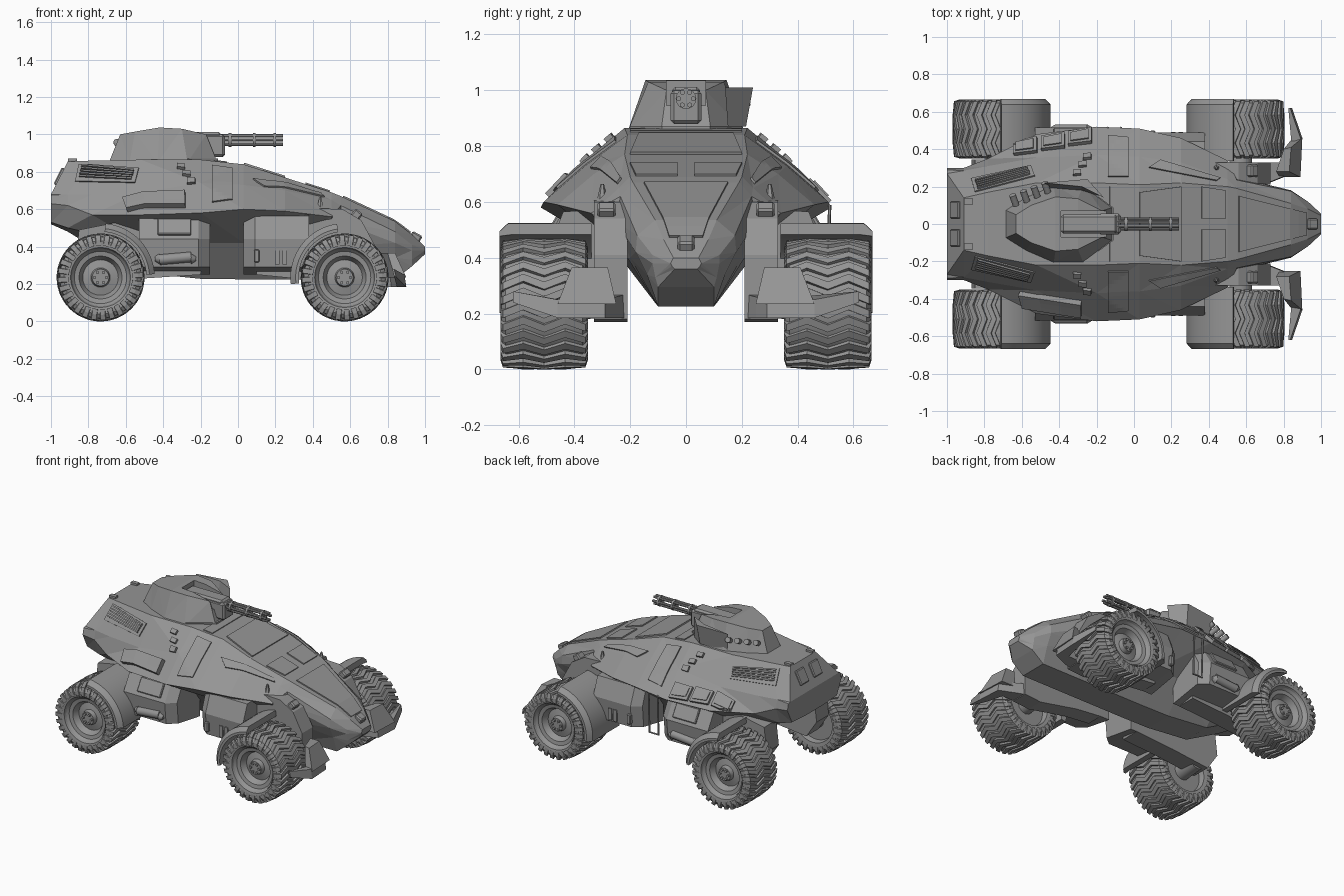
import bpy, bmesh
from math import sin, cos, pi
from mathutils import Vector, Matrix
from mathutils.bvhtree import BVHTree

cube = bpy.data.objects.get("Cube")
if cube:
    bpy.data.objects.remove(cube)

grey = bpy.data.materials.new("armour_grey")
grey.use_nodes = True
COLOUR = (0.3, 0.3, 0.3, 1)
grey.diffuse_color = COLOUR
grey.node_tree.nodes["Principled BSDF"].inputs["Base Color"].default_value = COLOUR


def finish(name, bm, smooth=False, recalc=True):
    if recalc:
        bmesh.ops.recalc_face_normals(bm, faces=bm.faces)
    me = bpy.data.meshes.new(name)
    bm.to_mesh(me)
    bm.free()
    me.materials.append(grey)
    ob = bpy.data.objects.new(name, me)
    bpy.context.collection.objects.link(ob)
    if smooth:
        bpy.ops.object.select_all(action='DESELECT')
        ob.select_set(True)
        bpy.context.view_layer.objects.active = ob
        bpy.ops.object.shade_smooth_by_angle(angle=0.6)
    return ob


def bridge(bm, rings):
    """Skin a row of closed rings and cap both ends."""
    rows = [[bm.verts.new(p) for p in r] for r in rings]
    n = len(rows[0])
    for a, b in zip(rows, rows[1:]):
        for i in range(n):
            j = (i + 1) % n
            bm.faces.new((a[i], a[j], b[j], b[i]))
    bm.faces.new(rows[0])
    bm.faces.new(rows[-1][::-1])


def loft(name, rings, tri=False):
    bm = bmesh.new()
    bridge(bm, rings)
    if tri:
        bmesh.ops.triangulate(bm, faces=bm.faces)
    return finish(name, bm)


def both(half):
    """Complete a half ring by mirroring it in y."""
    return half + [(x, -y, z) for x, y, z in reversed(half)]


def box(name, c, size, rot=(0, 'Y'), bevel=0.0):
    bm = bmesh.new()
    m = Matrix.Translation(c) @ Matrix.Rotation(rot[0], 4, rot[1]) @ Matrix.Diagonal((*size, 1))
    bmesh.ops.create_cube(bm, size=1, matrix=m)
    if bevel:
        bmesh.ops.bevel(bm, geom=bm.edges[:], offset=bevel, segments=1, affect='EDGES')
    return finish(name, bm)


def rod(name, a, b, r, r2=None, n=12):
    a, b = Vector(a), Vector(b)
    d = b - a
    bm = bmesh.new()
    m = Matrix.Translation((a + b) / 2) @ d.to_track_quat('Z', 'Y').to_matrix().to_4x4()
    bmesh.ops.create_cone(bm, cap_ends=True, segments=n, radius1=r,
                          radius2=r if r2 is None else r2, depth=d.length, matrix=m)
    return finish(name, bm, True)


def spin(name, prof, c, s, a0=0, a1=2 * pi, n=48):
    """Turn an (r, y) profile about a y axis; a part turn gets capped ends."""
    bm = bmesh.new()
    full = a1 - a0 > 6
    rings = [[(c[0] + r * cos(a), c[1] + s * y, c[2] + r * sin(a)) for r, y in prof]
             for a in (a0 + (a1 - a0) * k / n for k in range(n + 1))]
    bridge(bm, rings)
    if full:
        caps = [f for f in bm.faces if len(f.verts) == len(prof)]
        bmesh.ops.delete(bm, geom=caps, context='FACES_ONLY')
        bmesh.ops.remove_doubles(bm, verts=bm.verts, dist=1e-5)
    return finish(name, bm, True)


# Hull: half sections from roof edge to keel, front at +x
SECTIONS = [
    (-1.00, (.27, .68), (.29, .675), (.30, .63), (.25, .53), (.10, .52)),
    (-0.91, (.14, .855), (.285, .68), (.30, .62), (.25, .50), (.10, .48)),
    (-0.78, (.17, .86), (.31, .68), (.35, .57), (.25, .47), (.10, .40)),
    (-0.52, (.22, .865), (.355, .69), (.48, .57), (.25, .42), (.10, .26)),
    (-0.20, (.22, .865), (.37, .74), (.52, .58), (.25, .42), (.10, .228)),
    (0.03, (.21, .84), (.36, .73), (.51, .60), (.25, .42), (.10, .225)),
    (0.25, (.22, .77), (.33, .70), (.46, .59), (.25, .42), (.10, .225)),
    (0.50, (.20, .69), (.24, .65), (.34, .56), (.21, .40), (.10, .225)),
    (0.55, (.19, .67), (.235, .62), (.25, .53), (.20, .40), (.10, .225)),
    (0.84, (.11, .535), (.175, .48), (.18, .42), (.14, .34), (.10, .225)),
    (0.93, (.08, .465), (.12, .41), (.12, .38), (.11, .33), (.10, .295)),
    (1.00, (.045, .40), (.05, .39), (.055, .38), (.05, .37), (.04, .36))]
hull = loft("hull", [both([(x, y, z) for y, z in pts]) for x, *pts in SECTIONS], tri=True)
tree = BVHTree.FromPolygons([v.co for v in hull.data.vertices],
                            [p.vertices[:] for p in hull.data.polygons])


def drape(name, quad, thick=0.009, n=6, s=1):
    """Thin plate with an (x, y) outline, laid over the hull."""
    a, b, c, d = (Vector((x, y * s)) for x, y in quad)
    bm = bmesh.new()
    grid = []
    for i in range(n + 1):
        row = []
        for j in range(n + 1):
            u, v = i / n, j / n
            p = a.lerp(b, u).lerp(d.lerp(c, u), v)
            hit = tree.ray_cast((p.x, p.y, 2), (0, 0, -1))[0]
            row.append(bm.verts.new(hit or (p.x, p.y, 0.58)))
        grid.append(row)
    for i in range(n):
        for j in range(n):
            f = bm.faces.new((grid[i][j], grid[i + 1][j], grid[i + 1][j + 1], grid[i][j + 1]))
            f.normal_update()
            if f.normal.z < 0:
                f.normal_flip()
    ob = finish(name, bm, recalc=False)
    mod = ob.modifiers.new("thickness", 'SOLIDIFY')
    mod.thickness, mod.offset = thick, 1


# Roof, windscreen and bonnet plates
drape("roof_hatch", [(.03, -.17), (.25, -.20), (.25, .20), (.03, .17)])
drape("roof_band", [(-.13, -.2), (-.06, -.2), (-.06, .2), (-.13, .2)], .006)
drape("bonnet_plate", [(.56, -.15), (.92, -.06), (.92, .06), (.56, .15)], .008, 8)
box("nose_lamp", (.95, 0, .45), (.06, .06, .045), (.5, 'Y'), .008)
for s in (1, -1):
    drape("windscreen", [(.36, .03), (.49, .03), (.49, .18), (.36, .2)], .008, 4, s)
    drape("side_window", [(.08, .30), (.44, .23), (.46, .245), (.14, .34)], .009, 10, s)
    drape("side_hatch", [(-.14, .25), (-.03, .25), (-.03, .46), (-.14, .47)], .009, 10, s)
    # Engine vents with slats
    drape("vent_frame", [(-.87, .24), (-.55, .31), (-.53, .255), (-.85, .17)], .008, 10, s)
    for k in range(5):
        t = .12 + .17 * k
        y0, y1 = .236 - .062 * t, .302 - .047 * t
        drape("vent_slat", [(-.85 + .02 * t, y0), (-.57 + .02 * t, y1),
                            (-.57 + .02 * t, y1 - .006), (-.85 + .02 * t, y0 - .006)], .018, 8, s)
    # Lamp row and small fittings on the shoulder
    for x, y in ((-.305, .27), (-.275, .315), (-.25, .355)):
        drape("shoulder_lamp", [(x - .022, y - .014), (x + .022, y - .01),
                                (x + .022, y + .014), (x - .022, y + .01)], .018, 1, s)
    rod("shoulder_spike", (.44, s * .30, .58), (.44, s * .30, .665), .025, .006, 6)
    box("rear_lamp", (-.955, s * .075, .775), (.02, .09, .1), (.46, 'Y'), .006)
    box("rear_corner_block", (-.885, s * .12, .86), (.05, .03, .02))

# Stowage on the flanks
for k in range(3):
    x, y = -.64 + .145 * k, .365 + .025 * k
    drape("side_crate", [(x, y), (x + .125, y + .015), (x + .125, y + .09), (x, y + .068)], .022, 4)
    drape("crate_lid", [(x + .015, y + .012), (x + .11, y + .025), (x + .11, y + .075), (x + .015, y + .056)], .03, 4)
drape("side_bin", [(-.61, .36), (-.28, .41), (-.28, .48), (-.59, .43)], .035, 3, -1)
for x in (-.14, -.07):
    rod("step_post", (x, .515, .59), (x, .505, .31), .006, n=6)
rod("step_rung", (-.145, .505, .31), (-.065, .505, .31), .006, n=6)

# Turret with a slot for the gun
BASE = [(-.69, .075), (-.58, .145), (-.43, .21), (-.27, .21), (-.11, .09)]
TOP = [(-.63, .05, 1.0), (-.55, .10, 1.015), (-.42, .145, 1.037), (-.30, .135, 1.03), (-.17, .07, 1.0)]
turret = loft("turret", [both([(x, y, .85) for x, y in BASE]), both(TOP)], tri=True)
slot = box("slot_cutter", (-.18, 0, 1.03), (.42, .14, .17))
slot.hide_render = True
cut = turret.modifiers.new("slot", 'BOOLEAN')
cut.operation, cut.object = 'DIFFERENCE', slot
bpy.context.view_layer.update()
cut_mesh = bpy.data.meshes.new_from_object(turret.evaluated_get(bpy.context.evaluated_depsgraph_get()))
turret.modifiers.clear()
turret.data = cut_mesh
bpy.data.objects.remove(slot)
loft("turret_ring", [both([(x * .97, y * .95, z) for x, y in BASE]) for z in (.82, .872)])
loft("side_shield", [[(-.46, .19, .87), (-.26, .215, .87), (-.17, .15, .87), (-.28, .17, .87)],
                     [(-.48, .22, 1.0), (-.25, .24, 1.01), (-.16, .14, 1.01), (-.28, .20, 1.01)]])
for k in range(4):
    x, y = -.63 + .057 * k, .10 + .022 * k
    rod("smoke_launcher", (x, y, .93), (x - .02, y + .055, .96), .018)

# Rotary gun
GZ = .97
box("gun_housing", (-.24, 0, GZ), (.3, .1, .085), bevel=.012)
box("gun_mantlet", (-.13, 0, GZ - .03), (.12, .11, .12), bevel=.012)
for k in range(6):
    y, z = .026 * cos(k * pi / 3), GZ + .026 * sin(k * pi / 3)
    rod("gun_barrel", (-.09, y, z), (.24, y, z), .009, n=8)
for x in (-.05, .08, .19):
    rod("gun_collar", (x, 0, GZ), (x + .014, 0, GZ), .037, n=16)

# Wheel profiles (radius, outward offset)
TYRE = [(.15, .125), (.16, .147), (.195, .153), (.218, .138), (.224, 0), (.218, -.138),
        (.195, -.153), (.15, -.147), (.14, -.10)]
RIM = [(0, .115), (.045, .115), (.052, .085), (.095, .075), (.115, .115), (.14, .12),
       (.153, .135), (.153, -.11), (0, -.11)]
GUARD = [(.25, -.17), (.29, -.17), (.29, .13), (.262, .16), (.245, .16), (.25, .12)]
ZIG = [(-.157, .20, 0), (-.148, .228, 0), (-.075, .235, .13), (0, .235, 0),
       (.075, .235, .13), (.148, .228, 0), (.157, .20, 0)]


def wheel(end, x, s):
    c = (x, s * .508, .235)
    spin(end + "_tyre", TYRE, c, s)
    spin(end + "_rim", RIM, c, s, n=32)
    bm = bmesh.new()
    for k in range(28):
        rings = []
        for y, r, off in ZIG:
            a = 2 * pi * k / 28 + off
            rings.append([(x + q * cos(t), c[1] + y, c[2] + q * sin(t))
                          for q, t in ((r, a), (r, a + .12), (r - .03, a + .14), (r - .03, a - .02))])
        bridge(bm, rings)
    finish(end + "_tread", bm)
    for k in range(6):
        a = k * pi / 3
        px, pz = x + .032 * cos(a), c[2] + .032 * sin(a)
        rod("wheel_bolt", (px, c[1] + s * .11, pz), (px, c[1] + s * .126, pz), .009, n=6)
    rod("axle", (x, s * .25, .25), (x, s * .42, .235), .06)
    a0, a1 = (pi / 2 + .14, 1.04 * pi) if x > 0 else (.02 * pi, pi / 2 - .09)
    spin(end + "_wheel_guard", GUARD, c, s, a0, a1, 16)


# Beam side profiles, sponson sections and bumper plan
FRONT_BEAM = [(.1, .58), (.3, .61), (.56, .60), (.66, .54), (.73, .41), (.73, .18), (.6, .17), (.3, .23), (.1, .25)]
REAR_BEAM = [(-.15, .55), (-.6, .54), (-.85, .49), (-.87, .32), (-.79, .20), (-.5, .23), (-.2, .25)]
POD = [(.21, .58), (.44, .565), (1, .44), (.97, .29), (.21, .25)]
HORN = [(.70, .21, .27), (.80, .25, .26), (.89, .29, .25), (.90, .46, .25), (.845, .62, .28),
        (.835, .62, .28), (.85, .45, .25), (.82, .33, .26), (.70, .33, .28)]

for s in (1, -1):
    wheel("front", .57, s)
    wheel("rear", -.735, s)
    for name, prof, y1 in (("front_beam", FRONT_BEAM, .33), ("rear_beam", REAR_BEAM, .345)):
        loft(name, [[(x, s * y, z) for x, z in prof] for y in (.21, y1)])
    for name, xs, w in (("rear_sponson", (-.53, -.21, -.15), .515), ("front_sponson", (.38, .09, .03), .49)):
        loft(name, [[(x, s * y * (w if y > .9 else 1) * (.9 if k == 2 and y > .3 else 1), z) for y, z in POD]
                    for k, x in enumerate(xs)])
    # Front bumper horns, their raised blocks, and lamps
    loft("bumper_horn", [[(x, s * y, .24 if y > .6 else .185) for x, y, z in HORN],
                         [(x - .01, s * y, z) for x, y, z in HORN]])
    loft("bumper_block", [[(x, s * y, z) for x, y in plan] for z, plan in (
        (.235, [(.78, .25), (.89, .25), (.90, .46), (.84, .45)]),
        (.365, [(.76, .28), (.83, .28), (.84, .41), (.80, .40)]))])
    box("beam_lamp", (.63, s * .285, .565), (.05, .065, .06), (.7, 'Y'), .008)
    # Sponson fittings
    rod("gas_bottle", (-.42, s * .505, .33), (-.25, s * .505, .345), .028)
    for x, d in ((-.42, -.025), (-.25, .025)):
        rod("bottle_cap", (x, s * .505, .335), (x + d, s * .505, .335), .028, .012)
    box("sponson_hatch", (-.34, s * .48, .505), (.18, .1, .02), (-s * 1.03, 'X'), .005)
    box("sponson_box", (.10, s * .485, .35), (.03, .03, .07), bevel=.006)
    for x in (.21, .25):
        box("sponson_grille", (x, s * .482, .345), (.025, .02, .08))
